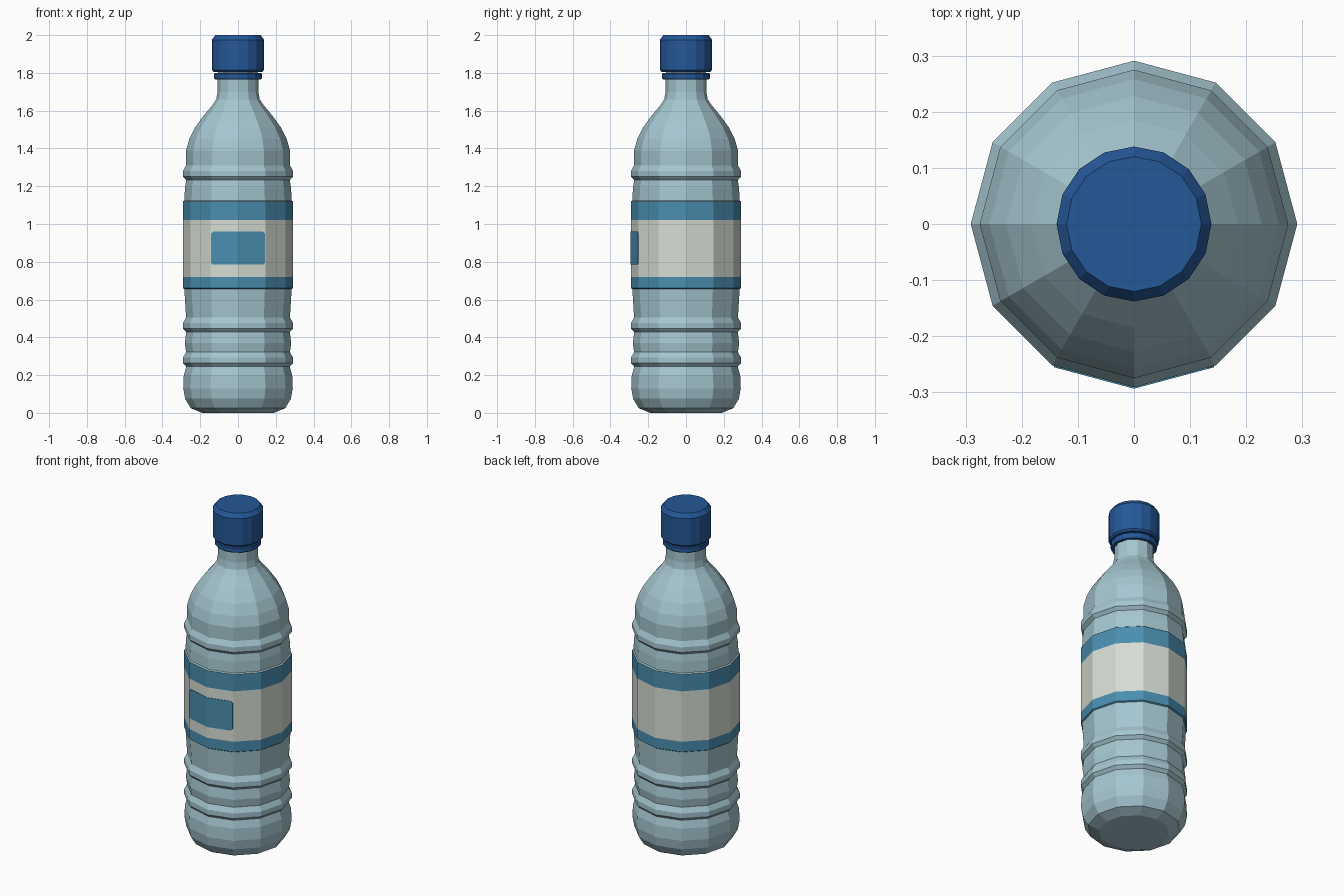
import bpy, bmesh, math

if "Cube" in bpy.data.objects:
    bpy.data.objects.remove(bpy.data.objects["Cube"])


def srgb(r, g, b):
    f = lambda c: c / 12.92 if c <= 0.04045 else ((c + 0.055) / 1.055) ** 2.4
    return (f(r / 255), f(g / 255), f(b / 255), 1.0)


def material(name, rgb):
    m = bpy.data.materials.new(name)
    m.diffuse_color = srgb(*rgb)
    m.use_nodes = True
    m.node_tree.nodes["Principled BSDF"].inputs["Base Color"].default_value = m.diffuse_color
    return m


PLASTIC = material("pale blue plastic", (165, 198, 208))
WHITE = material("label off white", (214, 221, 212))
BAND = material("label blue", (74, 142, 176))
CAP = material("cap blue", (36, 88, 152))


def make_object(name, bm, mats):
    bmesh.ops.recalc_face_normals(bm, faces=bm.faces)
    me = bpy.data.meshes.new(name)
    bm.to_mesh(me)
    bm.free()
    for m in mats:
        me.materials.append(m)
    ob = bpy.data.objects.new(name, me)
    bpy.context.collection.objects.link(ob)
    return ob


def lathe(name, profile, sides, mats, rule=None, closed=False):
    """Spin (radius, z) points round z; cap the ends or close the loop."""
    bm = bmesh.new()
    rings = [[bm.verts.new((r * math.cos(2 * math.pi * i / sides),
                            r * math.sin(2 * math.pi * i / sides), z))
              for i in range(sides)] for r, z in profile]
    pairs = list(zip(rings, rings[1:]))
    if closed:
        pairs.append((rings[-1], rings[0]))
    else:
        bm.faces.new(rings[0])
        bm.faces.new(rings[-1])
    for a, b in pairs:
        for i in range(sides):
            j = (i + 1) % sides
            bm.faces.new((a[i], a[j], b[j], b[i]))
    if rule:
        for f in bm.faces:
            f.material_index = rule(f.calc_center_median().z)
    return make_object(name, bm, mats)


def rib(z):
    """Raised grip ring starting at height z."""
    return [(0.274, z), (0.291, z + 0.018), (0.291, z + 0.048), (0.275, z + 0.078)]


# Bottle body, with the wrapped label coloured by height
body = [(0.19, 0.0), (0.25, 0.025), (0.28, 0.075), (0.29, 0.13), (0.287, 0.2)]
body += rib(0.245) + [(0.282, 0.37)] + rib(0.428)
body += [(0.279, 0.57), (0.284, 0.655), (0.291, 0.66), (0.291, 0.72), (0.291, 1.02),
         (0.291, 1.12), (0.284, 1.125), (0.281, 1.19)]
body += rib(1.233)
body += [(0.275, 1.39), (0.258, 1.45), (0.228, 1.51), (0.185, 1.57), (0.135, 1.63),
         (0.115, 1.66), (0.108, 1.70), (0.106, 1.95)]


def label_rule(z):
    if 0.72 < z < 1.02:
        return 1
    return 2 if 0.657 < z < 1.122 else 0


lathe("bottle_body", body, 12, [PLASTIC, WHITE, BAND], label_rule)

# Tamper ring under the cap
lathe("tamper_ring", [(0.104, 1.765), (0.122, 1.765), (0.126, 1.772), (0.126, 1.795),
                      (0.122, 1.80), (0.104, 1.80)], 16, [CAP], closed=True)

# Screw cap with chamfered rims
lathe("screw_cap", [(0.128, 1.805), (0.137, 1.815), (0.138, 1.975), (0.12, 2.0)],
      16, [CAP])

# Blue panel on the front of the label, folded over the front edge
bm = bmesh.new()
half = [(0, 0.785), (0.132, 0.785), (0.143, 0.796), (0.143, 0.949), (0.132, 0.96), (0, 0.96)]
for s in (-1, 1):
    bm.faces.new([bm.verts.new((s * x, -0.2935 + x * math.tan(math.radians(15)), z))
                  for x, z in half])
bmesh.ops.remove_doubles(bm, verts=bm.verts, dist=1e-5)
ext = bmesh.ops.extrude_face_region(bm, geom=bm.faces[:], use_keep_orig=True)
for v in ext["geom"]:
    if isinstance(v, bmesh.types.BMVert):
        v.co.y += 0.004
make_object("label_panel", bm, [BAND])
